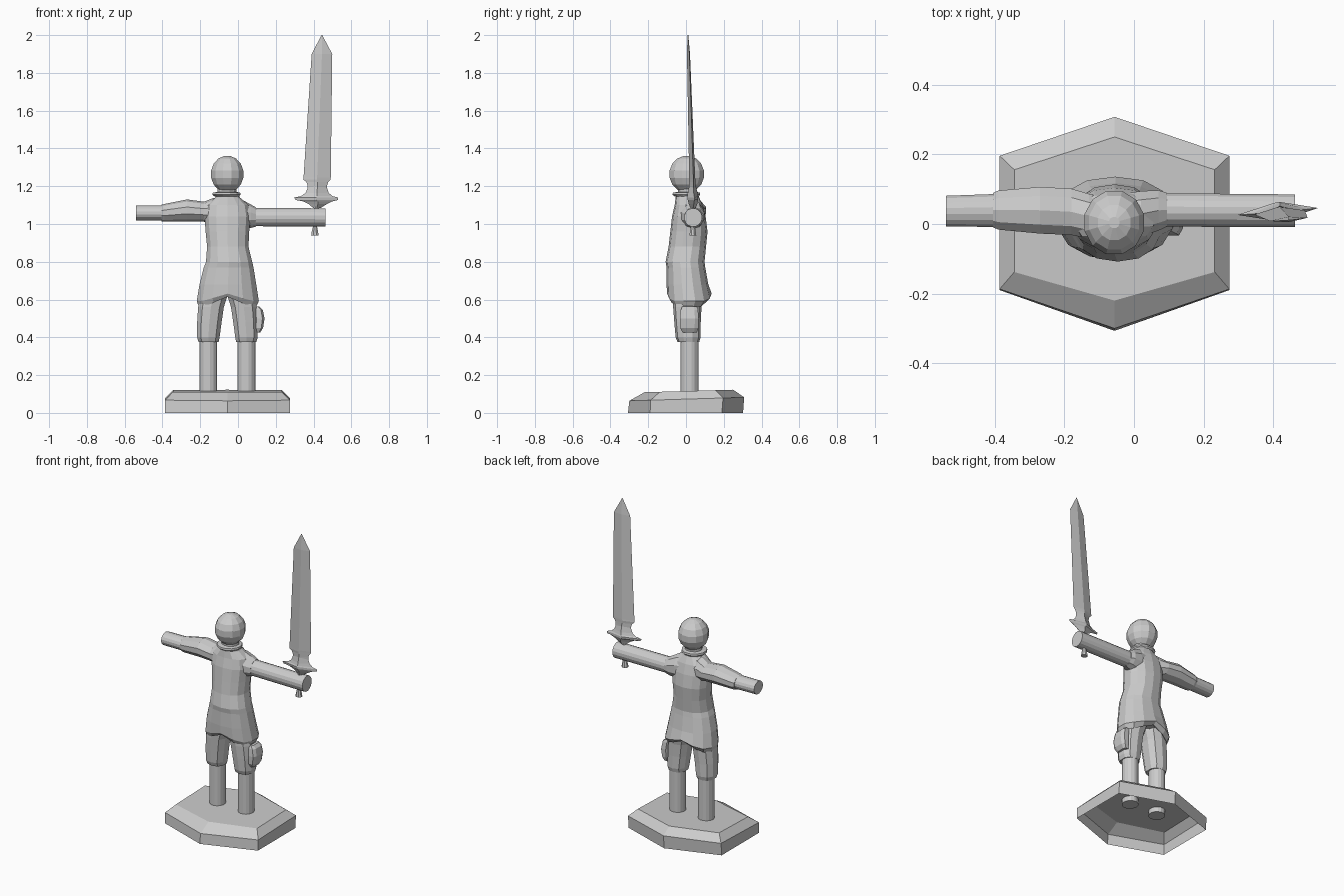
import bpy, bmesh, math
from mathutils import Vector

CX = -0.056  # body centre line


def build(name, rings, cap_start=True, cap_end=True):
    """Skin a list of closed rings that all have the same point count."""
    bm = bmesh.new()
    vr = [[bm.verts.new(p) for p in r] for r in rings]
    n = len(vr[0])
    for a, b in zip(vr, vr[1:]):
        for i in range(n):
            j = (i + 1) % n
            bm.faces.new((a[i], a[j], b[j], b[i]))
    if cap_start:
        bm.faces.new(vr[0][::-1])
    if cap_end:
        bm.faces.new(vr[-1])
    bmesh.ops.recalc_face_normals(bm, faces=bm.faces)
    me = bpy.data.meshes.new(name)
    bm.to_mesh(me)
    bm.free()
    ob = bpy.data.objects.new(name, me)
    bpy.context.collection.objects.link(ob)
    return ob


def oval(n, a0, a1, b0, b1, power=1.0):
    """Points of a rounded ring filling the box a0..a1, b0..b1."""
    pts = []
    for i in range(n):
        t = 2 * math.pi * (i + 0.5) / n
        c, s = math.cos(t), math.sin(t)
        c = math.copysign(abs(c) ** power, c)
        s = math.copysign(abs(s) ** power, s)
        pts.append(((a0 + a1) / 2 + c * (a1 - a0) / 2,
                    (b0 + b1) / 2 + s * (b1 - b0) / 2))
    return pts


def upright(name, rows, n, power=1.0, arch=None, **caps):
    """Rows: z, x0, x1, y0, y1; arch lifts the first rows on the centre line."""
    rings = []
    for k, (z, x0, x1, y0, y1) in enumerate(rows):
        lift = arch[k] if arch and k < len(arch) else 0
        ring = []
        for x, y in oval(n, x0, x1, y0, y1, power):
            u = max(0, 1 - abs(x - CX) / 0.13)
            ring.append((x, y, z + lift * u))
        rings.append(ring)
    return build(name, rings, **caps)


def sideways(name, rows, n, **caps):
    """Rows: x, y0, y1, z0, z1."""
    return build(name, [[(x, y, z) for y, z in oval(n, y0, y1, z0, z1)]
                        for x, y0, y1, z0, z1 in rows], **caps)


# Hexagonal base, open underneath
def hexagon(hx, tip_f, tip_b, cor_f, cor_b, z_f, z_b):
    pts = [(0, tip_f), (hx, cor_f), (hx, cor_b), (0, tip_b), (-hx, cor_b), (-hx, cor_f)]
    return [(CX + x, y, z_f + (z_b - z_f) * (y + 0.3) / 0.6) for x, y in pts]


build("base", [hexagon(0.33, -0.307, 0.302, -0.19, 0.19, 0, 0),
               hexagon(0.33, -0.3, 0.308, -0.187, 0.196, 0.064, 0.082),
               hexagon(0.288, -0.22, 0.25, -0.138, 0.156, 0.107, 0.124)], cap_start=False)

# Lower legs and trousers, mirrored about the centre line
for side, tag in ((-1, "right"), (1, "left")):
    def span(a, b):
        return sorted((CX + side * a, CX + side * b))
    upright("lower_leg_" + tag, [(z, *span(0.053, 0.149), -0.03, 0.068)
                                 for z in (0.085, 0.42)], 16)
    upright("trouser_" + tag, [
        (0.375, *span(0.044, 0.155), -0.045, 0.07),
        (0.40, *span(0.039, 0.163), -0.055, 0.077),
        (0.48, *span(0.028, 0.163), -0.062, 0.078),
        (0.56, *span(0.016, 0.158), -0.068, 0.082),
        (0.61, *span(0.0, 0.15), -0.07, 0.09),
        (0.70, *span(-0.01, 0.12), -0.06, 0.08)], 10, 0.85)

# Tunic with flared skirt and turned-in hem
upright("tunic", [
    (0.61, -0.19, 0.078, -0.06, 0.085),
    (0.56, -0.21, 0.098, -0.085, 0.112),
    (0.592, -0.222, 0.114, -0.10, 0.136),
    (0.68, -0.207, 0.100, -0.103, 0.118),
    (0.77, -0.184, 0.085, -0.103, 0.102),
    (0.80, -0.172, 0.078, -0.108, 0.098),
    (0.88, -0.166, 0.058, -0.092, 0.106),
    (0.96, -0.174, 0.062, -0.083, 0.114),
    (1.04, -0.18, 0.068, -0.074, 0.104),
    (1.10, -0.172, 0.058, -0.06, 0.088),
    (1.14, -0.122, 0.012, -0.055, 0.07),
    (1.165, -0.115, 0.0, -0.05, 0.062)], 14, 0.88, arch=[0.03, 0.055, 0.04])

# Collar, neck and head
upright("neck", [(1.12, -0.11, -0.005, -0.045, 0.055),
                 (1.2, -0.11, -0.005, -0.045, 0.055)], 12)
upright("collar", [(1.145, -0.125, 0.008, -0.06, 0.068),
                   (1.155, -0.138, 0.016, -0.074, 0.078),
                   (1.166, -0.136, 0.014, -0.072, 0.076),
                   (1.17, -0.11, -0.01, -0.045, 0.055)], 12)
head = []
for k in range(8):
    t = math.radians(-80 + 160 * k / 7)
    r = math.cos(t)
    head.append((1.264 + 0.098 * math.sin(t), -0.057 - 0.09 * r, -0.057 + 0.09 * r,
                 0.004 - 0.096 * r, 0.004 + 0.096 * r))
upright("head", head, 12)

# Outstretched bare arm with long sleeve
sideways("right_arm", [(-0.54, -0.008, 0.082, 1.018, 1.10),
                       (-0.32, -0.01, 0.09, 1.018, 1.10)], 16)
sideways("right_sleeve", [
    (-0.405, -0.012, 0.092, 1.014, 1.102),
    (-0.39, -0.019, 0.099, 1.012, 1.106),
    (-0.27, -0.031, 0.11, 1.014, 1.13),
    (-0.18, -0.035, 0.105, 1.012, 1.118),
    (-0.13, -0.045, 0.09, 0.99, 1.138),
    (-0.09, -0.04, 0.08, 0.99, 1.14)], 10)

# Sword arm with short sleeve
sideways("left_arm", [(0.0, -0.008, 0.09, 0.988, 1.086),
                      (0.463, -0.01, 0.086, 0.985, 1.084)], 16)
sideways("left_sleeve", [
    (-0.03, -0.045, 0.09, 0.96, 1.14),
    (0.02, -0.04, 0.098, 0.965, 1.13),
    (0.07, -0.022, 0.1, 0.98, 1.102),
    (0.095, -0.01, 0.092, 0.986, 1.088)], 10)


# Sword: diamond sections, leaning slightly forward
def blade(name, rows):
    rings = []
    for z, x0, x1, t in rows:
        y, m = 0.036 - 0.03 * (z - 1.14), (x0 + x1) / 2
        skew = 0.085
        rings.append([(x0, y + (x0 - m) * skew, z), (m, y - t, z),
                      (x1, y + (x1 - m) * skew, z), (m, y + t, z)])
    return build(name, rings)


blade("sword_blade", [(1.17, 0.372, 0.472, 0.018), (1.205, 0.368, 0.472, 0.018),
                      (1.222, 0.362, 0.478, 0.017), (1.236, 0.345, 0.49, 0.016),
                      (1.245, 0.347, 0.491, 0.016), (1.90, 0.39, 0.499, 0.008),
                      (2.0, 0.442, 0.446, 0.002)])
blade("sword_guard", [(1.085, 0.398, 0.438, 0.014), (1.105, 0.375, 0.47, 0.022),
                      (1.12, 0.345, 0.50, 0.026), (1.127, 0.305, 0.528, 0.027),
                      (1.14, 0.297, 0.53, 0.028), (1.148, 0.335, 0.50, 0.028),
                      (1.165, 0.358, 0.48, 0.026), (1.20, 0.372, 0.468, 0.018)])
upright("sword_grip", [(0.94, 0.386, 0.428, 0.017, 0.056),
                       (0.955, 0.388, 0.426, 0.019, 0.054),
                       (0.985, 0.396, 0.42, 0.024, 0.048),
                       (1.10, 0.402, 0.432, 0.024, 0.05)], 8)

# Hip pouch strapped to the thigh
upright("pouch", [(0.425, 0.085, 0.118, -0.02, 0.06),
                  (0.45, 0.085, 0.134, -0.033, 0.068),
                  (0.50, 0.085, 0.142, -0.035, 0.07),
                  (0.545, 0.08, 0.133, -0.03, 0.066),
                  (0.562, 0.08, 0.115, -0.022, 0.06)], 8, 0.6)
